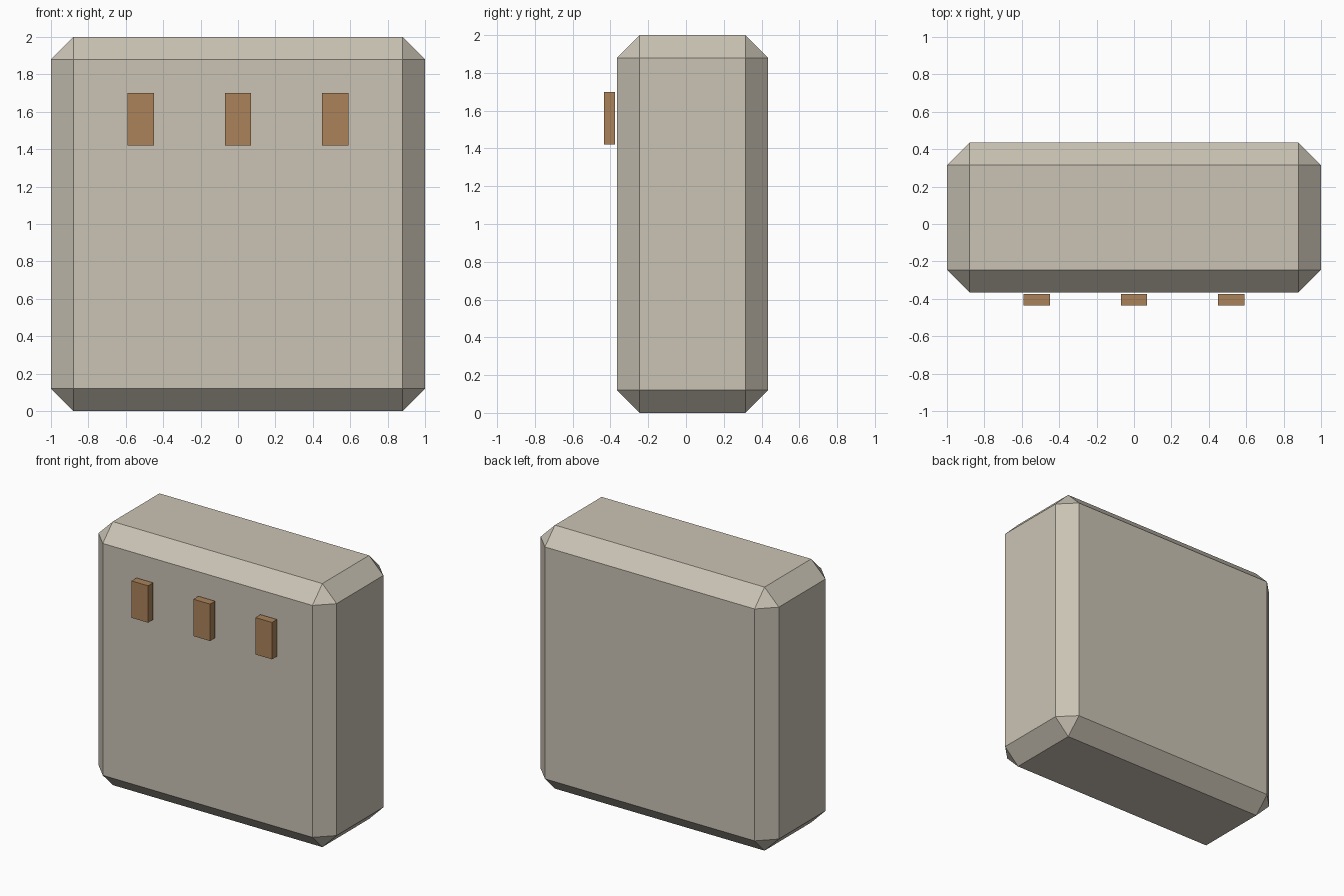
import bpy, bmesh

if "Cube" in bpy.data.objects:
    bpy.data.objects.remove(bpy.data.objects["Cube"])


def material(name, rgb):
    m = bpy.data.materials.new(name)
    m.diffuse_color = (*rgb, 1.0)
    m.use_nodes = True
    m.node_tree.nodes["Principled BSDF"].inputs["Base Color"].default_value = m.diffuse_color
    return m


def box(name, lo, hi, mat, chamfer=0.0):
    """Axis-aligned box from corner lo to corner hi, with optional flat chamfer."""
    bm = bmesh.new()
    bmesh.ops.create_cube(bm, size=1.0)
    for v in bm.verts:
        v.co = [(a + b) / 2 + c * (b - a) for a, b, c in zip(lo, hi, v.co)]
    if chamfer:
        bmesh.ops.bevel(bm, geom=bm.edges[:], offset=chamfer, segments=1,
                        profile=0.5, affect='EDGES')
    mesh = bpy.data.meshes.new(name)
    bm.to_mesh(mesh)
    bm.free()
    mesh.materials.append(mat)
    obj = bpy.data.objects.new(name, mesh)
    bpy.context.collection.objects.link(obj)
    return obj


stone = material("warm_grey", (0.59, 0.545, 0.46))
brown = material("brown", (0.40, 0.225, 0.10))

# Chamfered block
box("body", (-1, -0.365, 0), (1, 0.435, 2), stone, chamfer=0.12)

# Three small plates standing just off the front face
for side, x in (("left", -0.52), ("middle", 0.0), ("right", 0.52)):
    box(f"front_plate_{side}", (x - 0.07, -0.435, 1.42), (x + 0.07, -0.375, 1.70), brown)
